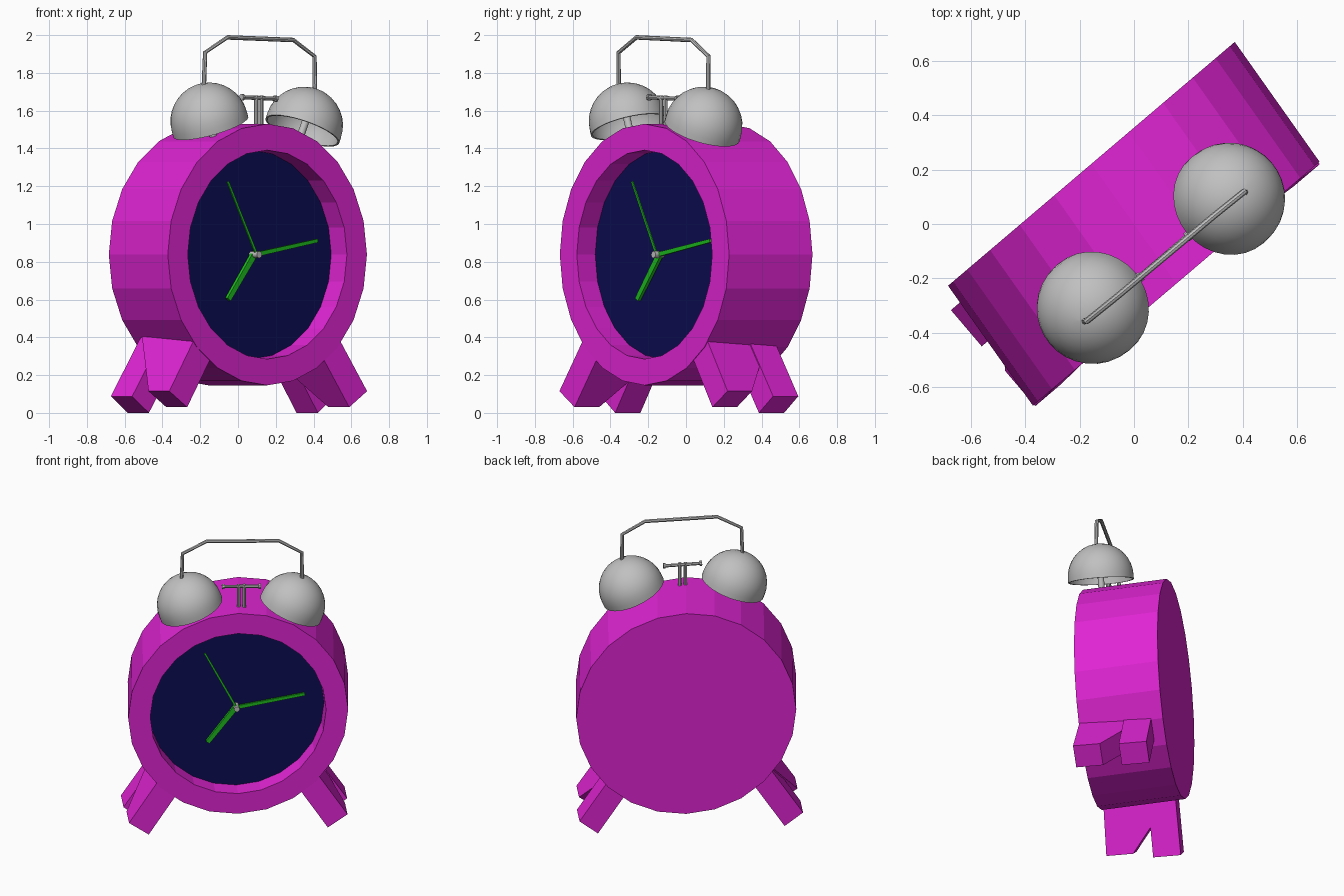
import bpy, bmesh, math
from mathutils import Vector as V

if "Cube" in bpy.data.objects:
    bpy.data.objects.remove(bpy.data.objects["Cube"])

U = V((0.762, 0.648, 0))       # across the clock face
N = V((0.648, -0.762, 0))      # out of the clock face
Z = V((0, 0, 1))
CZ = 0.838                     # height of the dial centre


def P(u, n, z):
    return U * u + N * n + Z * z


def material(name, rgb):
    m = bpy.data.materials.new(name)
    m.diffuse_color = (*rgb, 1)
    m.use_nodes = True
    m.node_tree.nodes["Principled BSDF"].inputs["Base Color"].default_value = m.diffuse_color
    return m


MAGENTA = material("magenta paint", (0.75, 0.018, 0.66))
NAVY = material("navy dial", (0.004, 0.004, 0.09))
GREEN = material("green hands", (0.013, 0.5, 0.013))
GREY = material("grey metal", (0.53, 0.53, 0.53))


def finish(name, bm, mat, smooth=False):
    bmesh.ops.recalc_face_normals(bm, faces=bm.faces)
    me = bpy.data.meshes.new(name)
    bm.to_mesh(me)
    bm.free()
    me.materials.append(mat)
    ob = bpy.data.objects.new(name, me)
    bpy.context.collection.objects.link(ob)
    if smooth:
        bpy.ops.object.select_all(action='DESELECT')
        ob.select_set(True)
        bpy.context.view_layer.objects.active = ob
        bpy.ops.object.shade_smooth_by_angle(angle=math.radians(35))
    return ob


def loft(name, rings, segs, mat, smooth=False):
    """Rings are (centre, side a, side b, radius); both ends are capped."""
    bm = bmesh.new()
    loops = []
    for c, a, b, r in rings:
        loops.append([bm.verts.new(c + a * (r * math.cos(t)) + b * (r * math.sin(t)))
                      for t in (2 * math.pi * i / segs for i in range(segs))])
    for l0, l1 in zip(loops, loops[1:]):
        for i in range(segs):
            j = (i + 1) % segs
            bm.faces.new((l0[i], l0[j], l1[j], l1[i]))
    bm.faces.new(loops[0])
    bm.faces.new(loops[-1])
    return finish(name, bm, mat, smooth)


def tube(name, pts, r, mat, flat, segs=8):
    """Round bar along points lying in the plane whose normal is flat."""
    rings = []
    for i, p in enumerate(pts):
        t = (pts[min(i + 1, len(pts) - 1)] - pts[max(i - 1, 0)]).normalized()
        rings.append((p, flat, t.cross(flat).normalized(), r))
    return loft(name, rings, segs, mat, segs > 6)


def hexa(name, low, high, mat):
    bm = bmesh.new()
    a = [bm.verts.new(p) for p in low]
    b = [bm.verts.new(p) for p in high]
    bm.faces.new(a)
    bm.faces.new(b)
    for i in range(4):
        j = (i + 1) % 4
        bm.faces.new((a[i], a[j], b[j], b[i]))
    return finish(name, bm, mat)


# Case: slightly skewed drum with a recessed front
loft("case", [(P(u, n, CZ), U, Z, r) for u, n, r in (
    (0.024, -0.27, 0.692), (-0.024, 0.268, 0.692),
    (-0.024, 0.268, 0.553), (-0.024, 0.136, 0.553))], 24, MAGENTA)

# Dial plate
loft("dial", [(P(-0.024, n, CZ), U, Z, 0.552) for n in (0.134, 0.141)], 24, NAVY)

# Hands and hub
hub = P(-0.026, 0, CZ)
for name, du, dz, w, n in (("hour_hand", -0.18, -0.238, 0.017, 0.160),
                           ("minute_hand", 0.43, 0.074, 0.012, 0.172),
                           ("second_hand", -0.20, 0.386, 0.007, 0.182)):
    tip = U * du + Z * dz
    side = tip.cross(N).normalized() * w
    q = [hub + side, hub - side, hub + tip - side * 0.8, hub + tip + side * 0.8]
    hexa(name, [p + N * (n - w * 0.6) for p in q], [p + N * (n + w * 0.6) for p in q], GREEN)
loft("hub", [(hub + N * n, U, Z, 0.018) for n in (0.139, 0.205)], 12, GREY, True)

# Bells: open domes with a short skirt, each on a stem
R, SKIRT, WALL = 0.206, 0.03, 0.01
for name, c, tilt in (("left", V((-0.152, -0.309, 1.543)), -20),
                      ("right", V((0.350, 0.093, 1.521)), 24)):
    t = math.radians(tilt)
    axis = U * math.sin(t) + Z * math.cos(t)
    side = U * math.cos(t) - Z * math.sin(t)
    arc = [math.radians(a) for a in (89, 80, 70, 60, 50, 40, 30, 20, 10, 0)]
    prof = [(R * math.cos(a), R * math.sin(a)) for a in arc]
    prof += [(R, -SKIRT), (R - WALL, -SKIRT)]
    prof += [((R - WALL) * math.cos(a), (R - WALL) * math.sin(a)) for a in reversed(arc)]
    loft(name + "_bell", [(c + axis * h, side, N, r) for r, h in prof], 32, GREY, True)
    loft(name + "_bell_stem", [(c + axis * h, side, N, 0.02) for h in (-0.16, 0.198)],
         12, GREY, True)

# Carrying handle
path = [V(p) for p in ((-0.182, -0.357, 1.70), (-0.174, -0.357, 1.908),
                       (-0.056, -0.262, 1.988), (0.293, 0.029, 1.974),
                       (0.405, 0.119, 1.888), (0.408, 0.117, 1.68))]
tube("handle", path, 0.012, GREY, N)

# Hammer: two uprights and a cross bar between the bells
mid = V((0.110, -0.120, 0))
for k, s in (("left", -1), ("right", 1)):
    foot = mid + U * (0.018 * s)
    tube(k + "_hammer_post", [foot + Z * 1.47, foot + Z * 1.68], 0.011, GREY, N)
    end = mid + U * (0.108 * s) + Z * (1.667 - 0.004 * s)
    tube(k + "_hammer_head", [end, end + U * (0.014 * s)], 0.018, GREY, N)
tube("hammer_bar", [mid - U * 0.115 + Z * 1.671, mid + U * 0.115 + Z * 1.663], 0.011, GREY, N)


# Feet: splayed blocks; the front pair widens towards the back at the top
def foot(name, s, u0, inner, outer, n_low, n_high):
    def quad(du, dz, n):
        return [P(u0 + s * (u + du), k, z + dz) for (u, z), k in (
            (inner, n[0]), (inner, n[1]), (outer, n[1]), (outer, n[0]))]
    hexa(name, quad(0, 0, n_low), quad(-0.21, 0.315, n_high), MAGENTA)


for k, s in (("left", -1), ("right", 1)):
    foot(k + "_front_foot", s, -0.024, (0.563, 0.03), (0.687, 0.115),
         (0.275, 0.105), (0.262, -0.20))
    foot(k + "_back_foot", s, -0.015, (0.587, 0.0), (0.703, 0.088),
         (-0.02, -0.195), (-0.02, -0.195))
